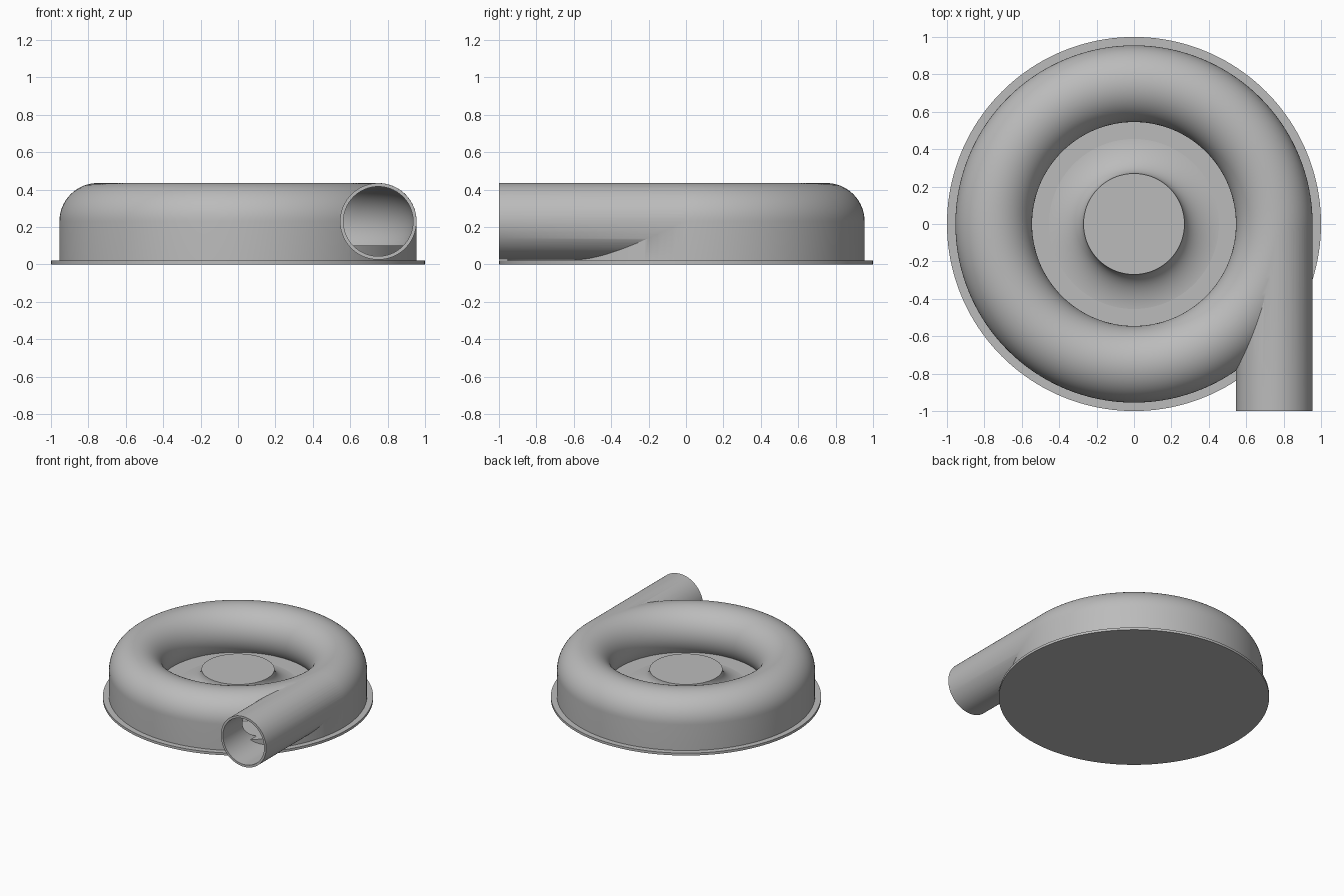
import bpy, bmesh
from math import sin, cos, asin, pi, radians
from mathutils import Matrix

cube = bpy.data.objects.get("Cube")
if cube:
    bpy.data.objects.remove(cube, do_unlink=True)

grey = bpy.data.materials.new("cast_grey")
grey.use_nodes = True
GREY = (0.5, 0.5, 0.5, 1)
grey.diffuse_color = GREY
grey.node_tree.nodes["Principled BSDF"].inputs["Base Color"].default_value = GREY

RING, AXIS_Z = 0.75, 0.23      # scroll centre radius and height
FLOOR = 0.10                   # inner floor height


def make_object(name, bm):
    bmesh.ops.recalc_face_normals(bm, faces=bm.faces)
    mesh = bpy.data.meshes.new(name)
    bm.to_mesh(mesh)
    bm.free()
    mesh.materials.append(grey)
    obj = bpy.data.objects.new(name, mesh)
    bpy.context.collection.objects.link(obj)
    return obj


def revolve(name, profile, closed=False, steps=160):
    bm = bmesh.new()
    verts = [bm.verts.new((r, 0, z)) for r, z in profile]
    edges = [bm.edges.new(pair) for pair in zip(verts, verts[1:])]
    if closed:
        edges.append(bm.edges.new((verts[-1], verts[0])))
    bmesh.ops.spin(bm, geom=verts + edges, cent=(0, 0, 0), axis=(0, 0, 1),
                   angle=2 * pi, steps=steps, use_merge=False)
    bmesh.ops.remove_doubles(bm, verts=bm.verts, dist=1e-5)
    return make_object(name, bm)


def pipe(name, radius, front, back):
    bm = bmesh.new()
    place = Matrix.Translation((RING, (front + back) / 2, AXIS_Z)) @ Matrix.Rotation(pi / 2, 4, "X")
    bmesh.ops.create_cone(bm, cap_ends=True, segments=96, radius1=radius,
                          radius2=radius, depth=back - front, matrix=place)
    return make_object(name, bm)


def scroll_arc(radius, start, end, steps=40):
    angles = [start + (end - start) * i / steps for i in range(steps + 1)]
    return [(RING + radius * cos(a), AXIS_Z + radius * sin(a)) for a in angles]


def combine(target, other, operation):
    mod = target.modifiers.new(operation.title(), "BOOLEAN")
    mod.operation, mod.solver, mod.object = operation, "EXACT", other
    bpy.context.view_layer.objects.active = target
    bpy.ops.object.modifier_apply(modifier=mod.name)
    bpy.data.objects.remove(other, do_unlink=True)


# Scroll housing with its curled inner lip and flared hub
dip = asin((AXIS_Z - FLOOR) / 0.205)
flare = [(0.49 - 0.22 * sin(a), 0.24 - 0.14 * cos(a))
         for a in (pi / 2 * i / 16 for i in range(17))]
profile = [(0, 0.01), (0.955, 0.01)] + scroll_arc(0.205, 0, pi + dip) + flare + [(0, 0.24)]
housing = revolve("scroll_housing", profile)

# Outlet pipe, then the hollow inside both
combine(housing, pipe("outlet_pipe", 0.2045, -1.0, 0.0), "UNION")
void_dip = asin((AXIS_Z - FLOOR) / 0.187)
void = revolve("scroll_void", scroll_arc(0.187, -void_dip, pi + void_dip), closed=True)
combine(housing, void, "DIFFERENCE")
combine(housing, pipe("outlet_bore", 0.186, -1.1, 0.0), "DIFFERENCE")

# Inner floor and base flange
floor = revolve("inner_floor", [(0, 0.01), (0.945, 0.01), (0.945, FLOOR + 0.002), (0, FLOOR + 0.002)])
flange = revolve("base_flange", [(0, 0), (1, 0), (1, 0.02), (0, 0.02)])

# Smooth round surfaces, keep rims and seams sharp
for obj in (housing, floor, flange):
    bpy.ops.object.select_all(action="DESELECT")
    obj.select_set(True)
    bpy.context.view_layer.objects.active = obj
    bpy.ops.object.shade_smooth_by_angle(angle=radians(30))
